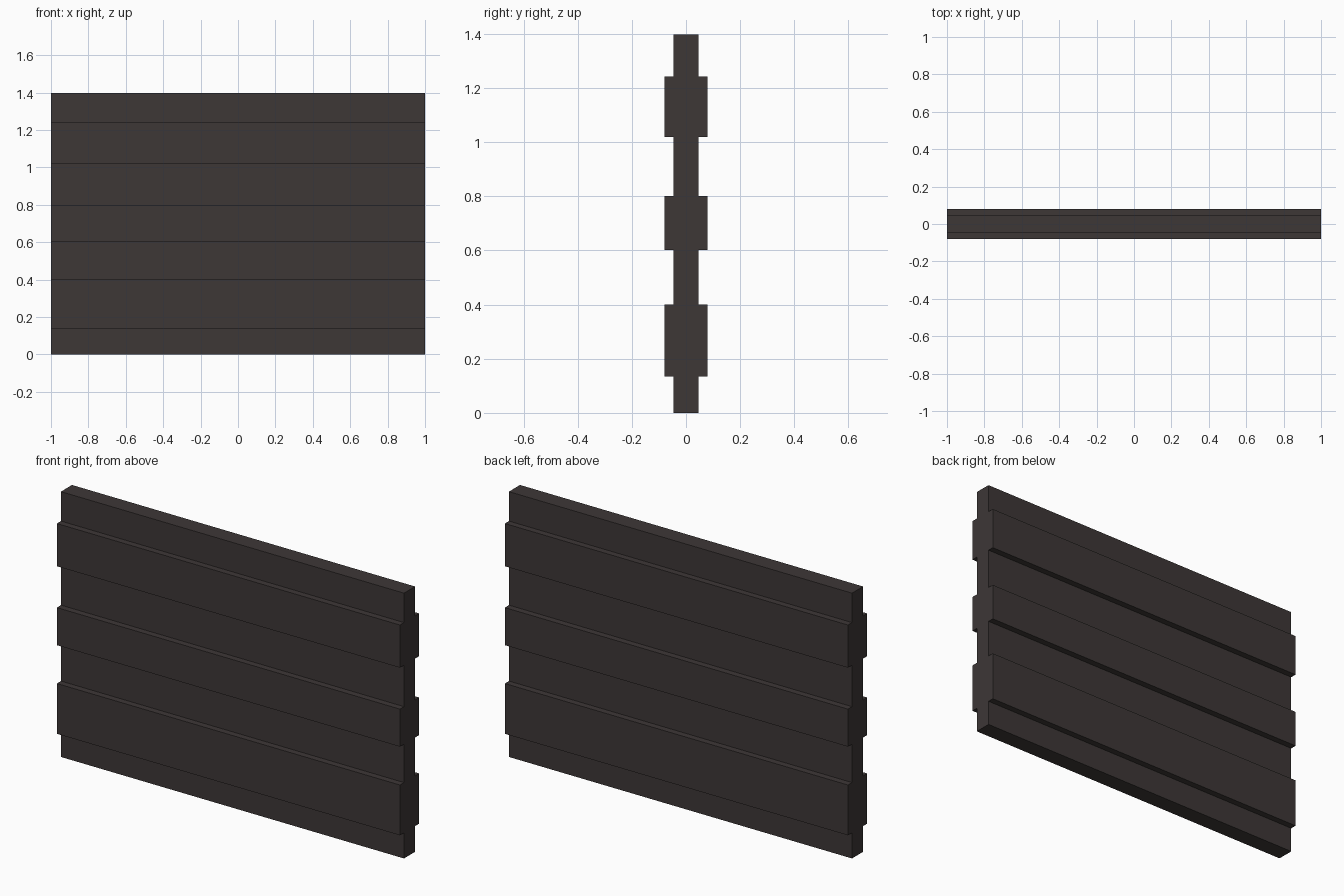
import bpy, bmesh

if "Cube" in bpy.data.objects:
    bpy.data.objects.remove(bpy.data.objects["Cube"])

# Single dark wood colour
mat = bpy.data.materials.new("dark brown grey")
mat.diffuse_color = (0.0467, 0.0382, 0.0375, 1.0)
mat.use_nodes = True
mat.node_tree.nodes["Principled BSDF"].inputs["Base Color"].default_value = mat.diffuse_color

HALF_LEN = 1.0
CORE, RAISED, TOP = 0.046, 0.08, 1.398
BANDS = [(0.135, 0.40), (0.602, 0.80), (1.018, 1.243)]

# Half outline of the panel: thin core stepping out at each raised band
half = [(CORE, 0.0)]
for lo, hi in BANDS:
    half += [(CORE, lo), (RAISED, lo), (RAISED, hi), (CORE, hi)]
half.append((CORE, TOP))

# Mirror the outline front to back, then extrude along x
outline = half + [(-y, z) for y, z in reversed(half)]
bm = bmesh.new()
face = bm.faces.new([bm.verts.new((-HALF_LEN, y, z)) for y, z in outline])
ext = bmesh.ops.extrude_face_region(bm, geom=[face], use_keep_orig=True)
moved = [g for g in ext["geom"] if isinstance(g, bmesh.types.BMVert)]
bmesh.ops.translate(bm, verts=moved, vec=(2 * HALF_LEN, 0, 0))
bmesh.ops.recalc_face_normals(bm, faces=bm.faces[:])

mesh = bpy.data.meshes.new("ribbed_wall_panel")
bm.to_mesh(mesh)
bm.free()
mesh.materials.append(mat)
panel = bpy.data.objects.new("ribbed_wall_panel", mesh)
bpy.context.collection.objects.link(panel)
